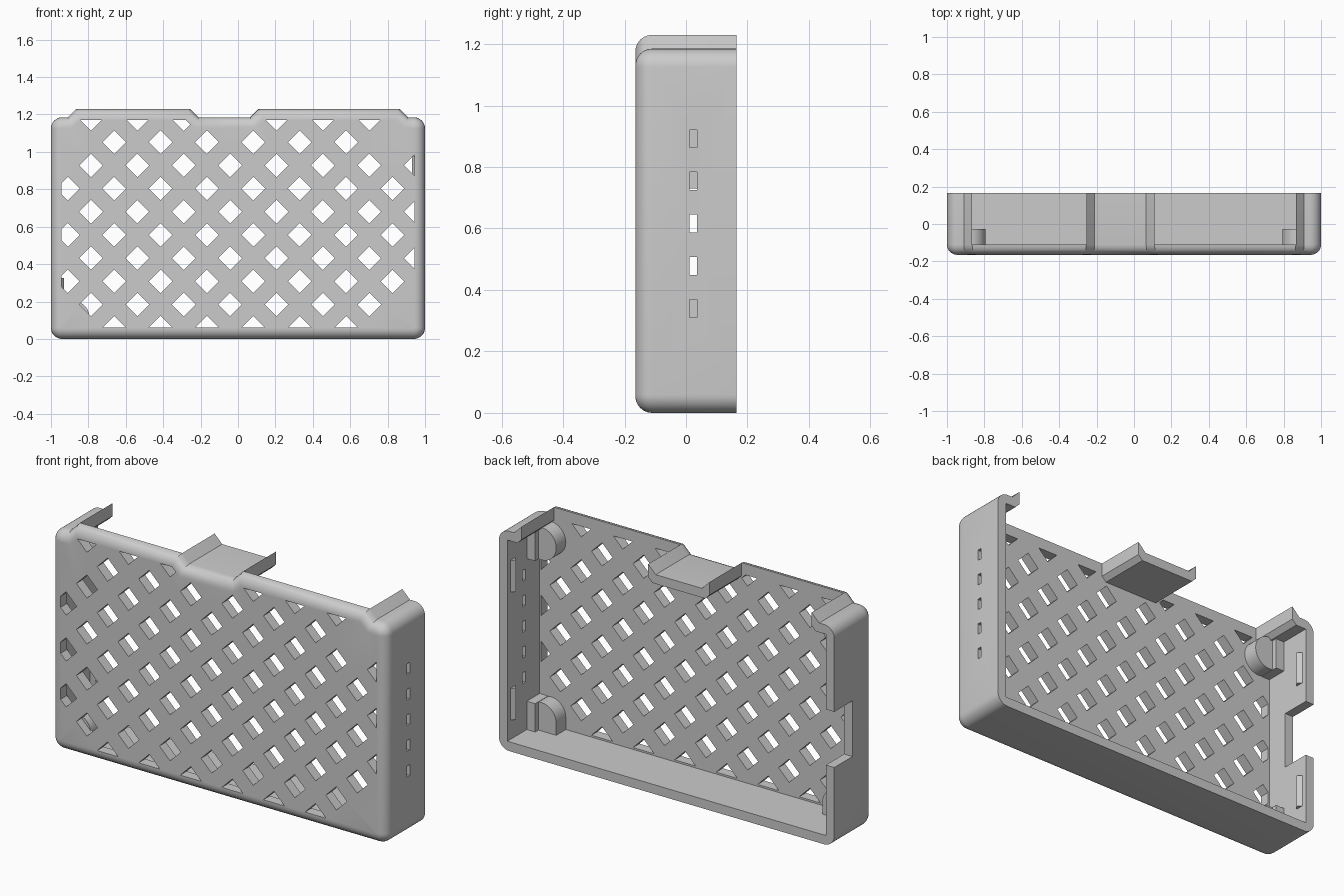
import bpy, bmesh, math

if "Cube" in bpy.data.objects:
    bpy.data.objects.remove(bpy.data.objects["Cube"])

grey = bpy.data.materials.new("light grey")
grey.use_nodes = True
colour = (0.6, 0.6, 0.6, 1)
grey.diffuse_color = colour
grey.node_tree.nodes["Principled BSDF"].inputs["Base Color"].default_value = colour


def finish(bm, name):
    bmesh.ops.remove_doubles(bm, verts=bm.verts, dist=1e-5)
    bmesh.ops.recalc_face_normals(bm, faces=bm.faces)
    mesh = bpy.data.meshes.new(name)
    bm.to_mesh(mesh)
    bm.free()
    mesh.materials.append(grey)
    ob = bpy.data.objects.new(name, mesh)
    bpy.context.collection.objects.link(ob)
    return ob


def arc(cx, cz, r, start, end, steps=8):
    angles = [math.radians(start + (end - start) * i / steps) for i in range(steps + 1)]
    return [(cx + r * math.cos(a), cz + r * math.sin(a)) for a in angles]


def at_y(points, y):
    return [(px, y, pz) for px, pz in points]


def at_x(points, x):
    return [(x, py, pz) for py, pz in points]


def face(bm, points):
    bm.faces.new([bm.verts.new(p) for p in points])


def band(bm, a, b, closed=True):
    """Join two matching rows of points with quads."""
    for i in range(0 if closed else 1, len(a)):
        face(bm, (a[i - 1], a[i], b[i], b[i - 1]))


def fill(bm, loops, normal):
    """Fill the first loop, leaving the others as holes."""
    edges = []
    for loop in loops:
        verts = [bm.verts.new(p) for p in loop]
        edges += [bm.edges.new((verts[i - 1], verts[i])) for i in range(len(verts))]
    bmesh.ops.triangle_fill(bm, use_beauty=True, edges=edges, normal=normal)


def inset(loop, d):
    """Move a counter-clockwise loop inwards by d."""
    out = []
    for i, (x, z) in enumerate(loop):
        (ax, az), (bx, bz) = loop[i - 1], loop[(i + 1) % len(loop)]
        l1, l2 = math.hypot(x - ax, z - az), math.hypot(bx - x, bz - z)
        n1 = ((z - az) / l1, (ax - x) / l1)
        n2 = ((bz - z) / l2, (x - bx) / l2)
        k = d / (1 + n1[0] * n2[0] + n1[1] * n2[1])
        out.append((x - k * (n1[0] + n2[0]), z - k * (n1[1] + n2[1])))
    return out


def clip(poly, nx, nz, limit):
    """Keep the part of a polygon where nx*x + nz*z <= limit."""
    out = []
    for i, (bx, bz) in enumerate(poly):
        ax, az = poly[i - 1]
        da, db = nx * ax + nz * az - limit, nx * bx + nz * bz - limit
        if da * db < 0:
            t = da / (da - db)
            out.append((ax + t * (bx - ax), az + t * (bz - az)))
        if db <= 0:
            out.append((bx, bz))
    return out


def rect(a0, a1, b0, b1):
    return [(a0, b0), (a1, b0), (a1, b1), (a0, b1)]


def prism(name, outline, y0, y1):
    bm = bmesh.new()
    face(bm, at_y(outline, y0))
    face(bm, at_y(outline, y1))
    band(bm, at_y(outline, y0), at_y(outline, y1))
    return finish(bm, name)


# Cross-sections of the surrounding wall and of the sunken tray on top
ROUND = 0.055
FRONT, PANEL, BACK = -0.165, -0.165 + ROUND, 0.165
R, TOP, RAISED, CEIL, SIDE = 0.06, 1.185, 1.23, 1.135, 0.95
EDGE, TRAY0, TRAY1 = 0.865, -0.255, 0.11
wall_out = ([(-EDGE, RAISED), (-EDGE - 0.045, TOP)] + arc(R - 1, TOP - R, R, 90, 180)
            + arc(R - 1, R, R, 180, 270) + arc(1 - R, R, R, 270, 360)
            + arc(1 - R, TOP - R, R, 0, 90) + [(EDGE + 0.045, TOP), (EDGE, RAISED)])
half_in = [(EDGE, CEIL + 0.025), (EDGE + 0.025, CEIL), (SIDE, CEIL), (SIDE, 0.05)]
wall_in = [(-x, z) for x, z in half_in] + half_in[::-1]
tray_out = [(TRAY1, RAISED), (TRAY1 - 0.045, TOP), (TRAY0 + 0.045, TOP), (TRAY0, RAISED)]
tray_in = [(TRAY1, CEIL + 0.025), (TRAY1 - 0.025, CEIL),
           (TRAY0 + 0.025, CEIL), (TRAY0, CEIL + 0.025)]
outline = wall_out + tray_out
floor = (wall_in + [wall_out[-1], tray_out[0]] + tray_in + [tray_out[-1], wall_out[0]])

# Lattice of diamond holes, trimmed to the inside of the walls
STEP, HALF = 0.124, 0.063
skipped = {(0, 0), (0, 14), (1, 15), (8, 0), (8, 14), (9, 7), (9, 13), (9, 15)} - {(9, 13)}
holes = []
for row in range(10):
    for col in range(row % 2, 16, 2):
        if (row, col) in skipped:
            continue
        x, z = -0.91 + STEP * col, 0.06 + STEP * row
        hole = [(x + HALF, z), (x, z + HALF), (x - HALF, z), (x, z - HALF)]
        limits = [(-1, 0, 0.943), (1, 0, 0.943), (0, -1, -0.06), (0, 1, 1.17), (-1, 1, 2.01)]
        if (row, col) == (9, 5):
            limits.append((1, 1, 0.892))
        for limit in limits:
            hole = clip(hole, *limit)
        holes.append(hole)

# Front panel with a rounded rim
bm = bmesh.new()
rings = []
for k in range(7):
    t = math.radians(15 * k)
    rings.append(at_y(inset(outline, ROUND * (1 - math.sin(t))),
                      FRONT + ROUND * (1 - math.cos(t))))
for a, b in zip(rings, rings[1:]):
    band(bm, a, b)
fill(bm, [rings[0]] + [at_y(h, FRONT) for h in holes], (0, -1, 0))
fill(bm, [at_y(floor, PANEL)] + [at_y(h, PANEL) for h in holes], (0, 1, 0))
for h in holes:
    band(bm, at_y(h, FRONT), at_y(h, PANEL))

# Sunken tray
for path in (tray_out, tray_in):
    band(bm, at_y(path, PANEL), at_y(path, BACK), closed=False)
face(bm, at_y(tray_out + tray_in[::-1], BACK))

# Surrounding wall: plain stretches, leaving the two upright sides for later
for path, side_x in ((wall_out, 1), (wall_in, SIDE)):
    for p, q in zip(path, path[1:]):
        if not (abs(abs(p[0]) - side_x) < 1e-6 and abs(p[0] - q[0]) < 1e-6
                and abs(p[1] - q[1]) > 0.5):
            band(bm, at_y((p, q), PANEL), at_y((p, q), BACK), closed=False)
for outer, inner in ((wall_out[0], wall_in[0]), (wall_out[-1], wall_in[-1]),
                     (tray_out[0], tray_in[0]), (tray_out[-1], tray_in[-1])):
    band(bm, at_y((outer, inner), PANEL), at_y((outer, inner), BACK), closed=False)

# Left side with five slots, right side with a notch open to the back
slots = [rect(0.012, 0.036, z - 0.029, z + 0.029)
         for z in (0.34 + 0.138 * i for i in range(5))]
N0, N1 = 0.43, 0.73
notch = [(BACK, N0), (0.01, N0), (0.01, N1), (BACK, N1)]
for x, low, high in ((1, R, TOP - R), (SIDE, 0.05, CEIL)):
    side = rect(PANEL, BACK, low, high)
    fill(bm, [at_x(side, x)] + [at_x(s, x) for s in slots], (1, 0, 0))
    fill(bm, [at_x(side[:2] + notch + side[2:], -x)], (-1, 0, 0))
for s in slots:
    band(bm, at_x(s, SIDE), at_x(s, 1))
band(bm, at_x(notch, -SIDE), at_x(notch, -1), closed=False)

# Back edge of the wall, split by the notch
face(bm, at_y(wall_out[:11] + [(-1, N1), (-SIDE, N1)] + wall_in[2::-1], BACK))
face(bm, at_y([(-1, N0)] + wall_out[11:] + wall_in[:2:-1] + [(-SIDE, N0)], BACK))
parts = [finish(bm, "case_shell")]

for side, label in ((1, "left"), (-1, "right")):
    # Corner posts: a round end, with a taller block against the wall
    cx, r = 0.882, 0.088
    for level, z in (("lower", 0.115), ("upper", 1.06)):
        if level == "lower":
            low = 0.04
            shape = arc(cx, z, r, 0, 180, 20) + [(cx - r, low), (cx + r, low)]
        else:
            low = z - r
            shape = arc(cx, z, r, 0, 360, 32)[:-1]
        shape = [(side * x, h) for x, h in shape]
        parts.append(prism(f"{level}_{label}_post", shape, PANEL - 0.01, -0.028))
        block = rect(side * 0.9, side * 0.97, low, z + r)
        parts.append(prism(f"{level}_{label}_post_block", block, PANEL - 0.01, 0.0))
    # Ramped catches on the inner wall near the open back
    for level, z in (("lower", 0.24), ("upper", 0.93)):
        bm = bmesh.new()
        ends = [[(side * x, y, z + dz) for x, y in ((0.96, 0.085), (0.93, 0.12), (0.96, 0.15))]
                for dz in (-0.085, 0.085)]
        face(bm, ends[0])
        face(bm, ends[1])
        band(bm, *ends)
        parts.append(finish(bm, f"{level}_{label}_catch"))

# Smooth the rounded edges, keep the flat ones crisp
bpy.ops.object.select_all(action='DESELECT')
for part in parts:
    part.select_set(True)
bpy.context.view_layer.objects.active = parts[0]
bpy.ops.object.shade_smooth_by_angle(angle=math.radians(30))
